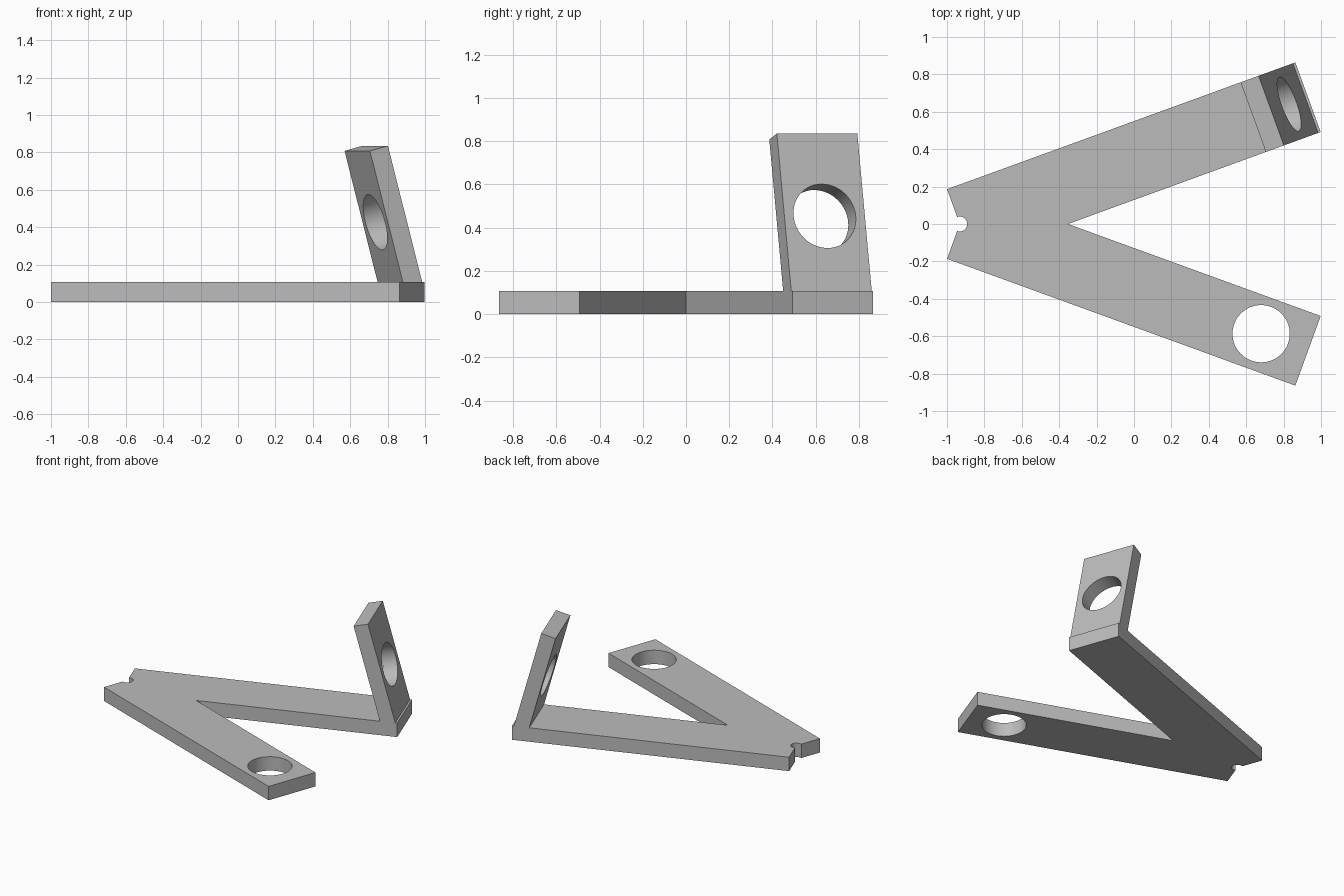
import bpy, bmesh
from math import radians, sin, cos, tan, pi
from mathutils import Matrix, Vector

if "Cube" in bpy.data.objects:
    bpy.data.objects.remove(bpy.data.objects["Cube"])

THICK = 0.106      # thickness of both plates
HALF = 0.198       # half the arm width
LENGTH = 1.982     # arm length from the pivot notch
SPREAD = radians(20)
LEAN = radians(15)
HOLE = 0.153
PIVOT = Vector((-0.932, 0))

grey = bpy.data.materials.new("plain grey")
grey.use_nodes = True
colour = (0.5, 0.5, 0.5, 1)
grey.diffuse_color = colour
grey.node_tree.nodes["Principled BSDF"].inputs["Base Color"].default_value = colour


def arc(centre, radius, start=0.0, end=2 * pi, steps=64):
    """Points along an arc, without the last one."""
    angles = [start + (end - start) * i / steps for i in range(steps)]
    return [(centre[0] + radius * cos(a), centre[1] + radius * sin(a)) for a in angles]


def plate(name, loops, matrix):
    """Flat plate with holes, extruded up from z = 0."""
    curve = bpy.data.curves.new(name, "CURVE")
    curve.dimensions = "2D"
    curve.fill_mode = "BOTH"
    curve.extrude = THICK / 2
    for loop in loops:
        spline = curve.splines.new("POLY")
        spline.points.add(len(loop) - 1)
        for point, (x, y) in zip(spline.points, loop):
            point.co = (x, y, 0, 1)
        spline.use_cyclic_u = True
    obj = bpy.data.objects.new(name, curve)
    bpy.context.collection.objects.link(obj)
    bpy.ops.object.select_all(action="DESELECT")
    obj.select_set(True)
    bpy.context.view_layer.objects.active = obj
    bpy.ops.object.convert(target="MESH")
    obj = bpy.context.object
    obj.name = name
    bm = bmesh.new()
    bm.from_mesh(obj.data)
    bmesh.ops.remove_doubles(bm, verts=bm.verts, dist=0.0001)
    bmesh.ops.transform(bm, verts=bm.verts,
                        matrix=matrix @ Matrix.Translation((0, 0, THICK / 2)))
    bmesh.ops.recalc_face_normals(bm, faces=bm.faces)
    bm.to_mesh(obj.data)
    bm.free()
    obj.data.materials.clear()
    obj.data.materials.append(grey)
    bpy.ops.object.shade_smooth_by_angle(angle=radians(30))
    return obj


def on_arm(along, across, side):
    """Plan position on an arm; positive across is the outer edge."""
    x = along * cos(SPREAD) - across * sin(SPREAD)
    y = along * sin(SPREAD) + across * cos(SPREAD)
    return (PIVOT.x + x, PIVOT.y + side * y)


# V-shaped base with a pivot notch and a hole in the front arm
crotch = (PIVOT.x + HALF / sin(SPREAD), 0)
notch = arc(PIVOT, 0.04, -pi / 2 - SPREAD, pi / 2 + SPREAD, 24)
notch.append((PIVOT.x - 0.04 * sin(SPREAD), 0.04 * cos(SPREAD)))
back = [on_arm(0, HALF, 1), on_arm(LENGTH, HALF, 1), on_arm(LENGTH, -HALF, 1)]
front = [on_arm(LENGTH, -HALF, -1), on_arm(LENGTH, HALF, -1), on_arm(0, HALF, -1)]
hole = arc(on_arm(LENGTH - 0.267, 0, -1), HOLE)
plate("v_base", [notch + back + [crotch] + front, hole], Matrix())

# Leaning upright on the end of the back arm
HEIGHT = 0.755
outline = [(-HALF, 0), (HALF, 0), (HALF, HEIGHT), (-HALF, HEIGHT)]
foot = on_arm(LENGTH - 0.014, 0, 1)
across = Vector((-sin(SPREAD), cos(SPREAD), 0))
outward = Vector((cos(SPREAD), sin(SPREAD), 0))
up = Vector((0, 0, cos(LEAN))) - outward * sin(LEAN)
inward = across.cross(up) * -1
frame = Matrix((-across, up, inward)).transposed().to_4x4()
frame.translation = (foot[0], foot[1], THICK)
plate("leaning_upright", [outline, arc((0, 0.36), HOLE)], frame)
